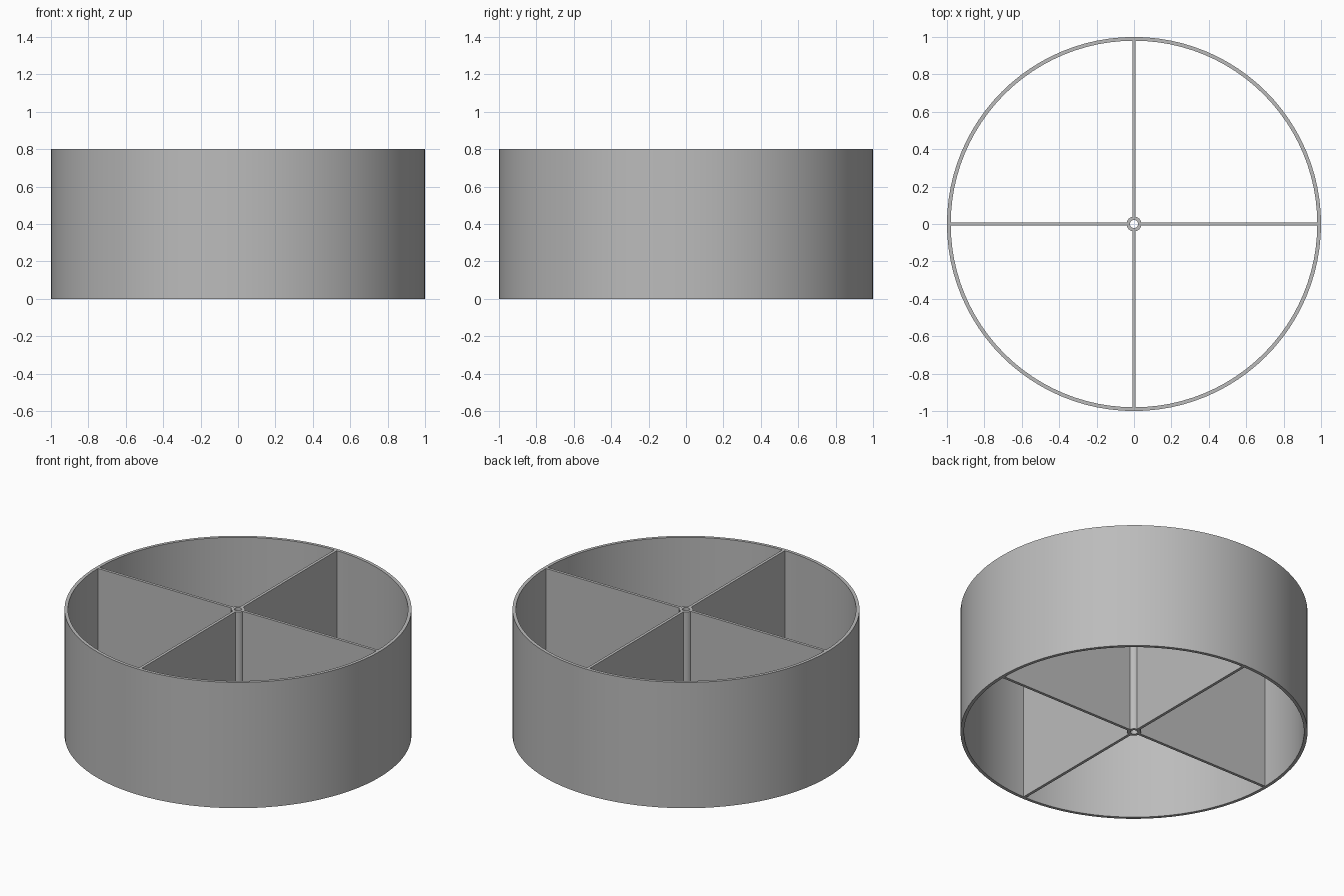
import bpy, bmesh
from math import cos, sin, pi, radians

HEIGHT = 0.8
RIM_OUT, RIM_IN = 1.0, 0.98
HUB_OUT, HUB_IN = 0.04, 0.022
WALL = 0.018

if "Cube" in bpy.data.objects:
    bpy.data.objects.remove(bpy.data.objects["Cube"])

grey = bpy.data.materials.new("plain grey")
grey.use_nodes = True
colour = (0.5, 0.5, 0.5, 1)
grey.diffuse_color = colour
grey.node_tree.nodes["Principled BSDF"].inputs["Base Color"].default_value = colour


def add_object(name, bm):
    bmesh.ops.recalc_face_normals(bm, faces=bm.faces)
    mesh = bpy.data.meshes.new(name)
    bm.to_mesh(mesh)
    bm.free()
    mesh.materials.append(grey)
    obj = bpy.data.objects.new(name, mesh)
    bpy.context.collection.objects.link(obj)
    return obj


def tube(name, outer, inner, sides):
    """Open tube with a flat ring at each end."""
    bm = bmesh.new()
    profile = [(outer, 0), (outer, HEIGHT), (inner, HEIGHT), (inner, 0)]
    rings = []
    for i in range(sides):
        a = 2 * pi * i / sides
        rings.append([bm.verts.new((r * cos(a), r * sin(a), z)) for r, z in profile])
    for i, ring in enumerate(rings):
        following = rings[(i + 1) % sides]
        for j in range(4):
            k = (j + 1) % 4
            bm.faces.new((ring[j], following[j], following[k], ring[k]))
    obj = add_object(name, bm)
    bpy.ops.object.select_all(action="DESELECT")
    obj.select_set(True)
    bpy.context.view_layer.objects.active = obj
    bpy.ops.object.shade_smooth_by_angle(angle=radians(30))


def divider(name, dx, dy):
    """Upright wall from the hub to the rim."""
    start, end = (HUB_OUT + HUB_IN) / 2, (RIM_OUT + RIM_IN) / 2
    bm = bmesh.new()
    bmesh.ops.create_cube(bm, size=1)
    for v in bm.verts:
        along = (start + end) / 2 + v.co.x * (end - start)
        across = v.co.y * WALL
        v.co = (dx * along - dy * across, dy * along + dx * across,
                (v.co.z + 0.5) * HEIGHT)
    add_object(name, bm)


# Outer rim and central hub
tube("outer_rim", RIM_OUT, RIM_IN, 96)
tube("center_hub", HUB_OUT, HUB_IN, 32)

# Four dividing walls
for name, dx, dy in (("left", 1, 0), ("back", 0, 1), ("right", -1, 0), ("front", 0, -1)):
    divider(name + "_divider", dx, dy)
